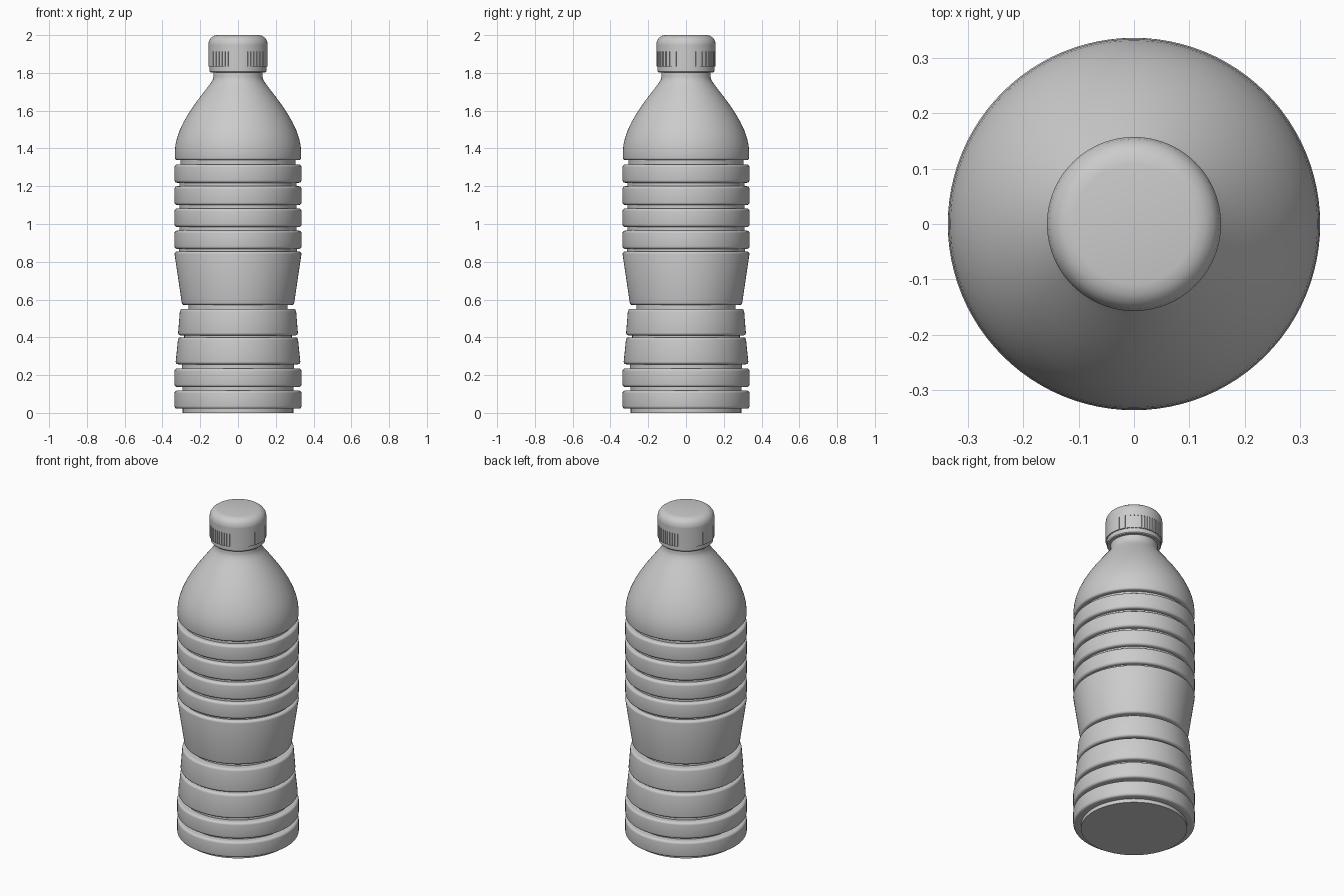
import bpy, bmesh, math
from mathutils import Matrix

if "Cube" in bpy.data.objects:
    bpy.data.objects.remove(bpy.data.objects["Cube"], do_unlink=True)

grey = bpy.data.materials.new("plain grey")
grey.use_nodes = True
tone = (0.6, 0.6, 0.6, 1)
grey.diffuse_color = tone
grey.node_tree.nodes["Principled BSDF"].inputs["Base Color"].default_value = tone


def add_object(name, bm):
    mesh = bpy.data.meshes.new(name)
    bm.to_mesh(mesh)
    bm.free()
    mesh.materials.append(grey)
    obj = bpy.data.objects.new(name, mesh)
    bpy.context.collection.objects.link(obj)
    return obj


def smooth(obj):
    bpy.ops.object.select_all(action='DESELECT')
    obj.select_set(True)
    bpy.context.view_layer.objects.active = obj
    bpy.ops.object.shade_smooth_by_angle(angle=math.radians(35))


def lathe(name, profile, sides=96):
    """Revolve (radius, height) points, closing both ends with a disc."""
    bm = bmesh.new()
    rings = []
    for r, z in profile:
        rings.append([bm.verts.new((r * math.cos(a), r * math.sin(a), z))
                      for a in (math.tau * i / sides for i in range(sides))])
    for low, high in zip(rings, rings[1:]):
        for i in range(sides):
            j = (i + 1) % sides
            bm.faces.new((low[i], low[j], high[j], high[i]))
    bm.faces.new(rings[0][::-1])
    bm.faces.new(rings[-1])
    return add_object(name, bm)


def corner(r, z, size, start):
    """Quarter-round points turning from angle start."""
    return [(r + size * math.cos(a), z + size * math.sin(a))
            for a in (start + math.pi / 2 * i / 4 for i in range(5))]


def band(z0, z1, r0, r1, c=0.014):
    return (corner(r0 - c, z0 + c, c, -math.pi / 2)
            + corner(r1 - c, z1 - c, c, 0))


# Body: each band is bottom, top, lower radius, upper radius, groove radius above
bands = [
    (0.022, 0.118, 0.336, 0.336, 0.295),
    (0.137, 0.235, 0.336, 0.336, 0.297),
    (0.257, 0.40, 0.33, 0.318, 0.285),
    (0.41, 0.55, 0.317, 0.308, 0.262),
    (0.571, 0.855, 0.298, 0.336, 0.312),
    (0.868, 0.965, 0.336, 0.336, 0.31),
    (0.984, 1.082, 0.336, 0.336, 0.31),
    (1.10, 1.20, 0.336, 0.336, 0.31),
    (1.218, 1.315, 0.336, 0.336, 0.305),
]
profile = [(0.293, 0), (0.293, 0.022)]
for i, (z0, z1, r0, r1, groove) in enumerate(bands):
    top = bands[i + 1][0] if i + 1 < len(bands) else 1.338
    profile += band(z0, z1, r0, r1) + [(groove, z1), (groove, top)]

# Shoulder curve and neck
profile += corner(0.322, 1.35, 0.012, -math.pi / 2)
profile += [(0.334, 1.39), (0.331, 1.42), (0.323, 1.455), (0.309, 1.495),
            (0.288, 1.54), (0.262, 1.585), (0.232, 1.63), (0.199, 1.675),
            (0.168, 1.715), (0.145, 1.745), (0.133, 1.765), (0.13, 1.78),
            (0.13, 1.83)]
smooth(lathe("bottle_body", profile))

# Tamper ring under the cap
smooth(lathe("cap_ring", [(0.125, 1.803), (0.146, 1.803), (0.15, 1.808),
                          (0.15, 1.835), (0.125, 1.835)]))

# Cap with rounded top
cap_radius = 0.157
cap = lathe("cap", [(0.125, 1.833), (cap_radius, 1.833), (cap_radius, 1.95)]
            + corner(cap_radius - 0.048, 1.952, 0.048, 0))

# Grip slots, evenly spaced across the front and mirrored to the back
bm = bmesh.new()
for k in range(-9, 10):
    for side in (-1, 1):
        a = side * math.acos(k * 0.0165 / cap_radius)
        bmesh.ops.create_cube(bm, size=1, matrix=(
            Matrix.Rotation(a, 4, 'Z')
            @ Matrix.Translation((cap_radius, 0, 1.872))
            @ Matrix.Diagonal((0.012, 0.005, 0.082, 1))))
cutter = add_object("slot_cutter", bm)
cutter.hide_render = True
cut = cap.modifiers.new("grip_slots", 'BOOLEAN')
cut.operation = 'DIFFERENCE'
cut.solver = 'EXACT'
cut.object = cutter
bpy.ops.object.select_all(action='DESELECT')
bpy.context.view_layer.objects.active = cap
cap.select_set(True)
bpy.ops.object.modifier_apply(modifier=cut.name)
bpy.data.objects.remove(cutter, do_unlink=True)
smooth(cap)
